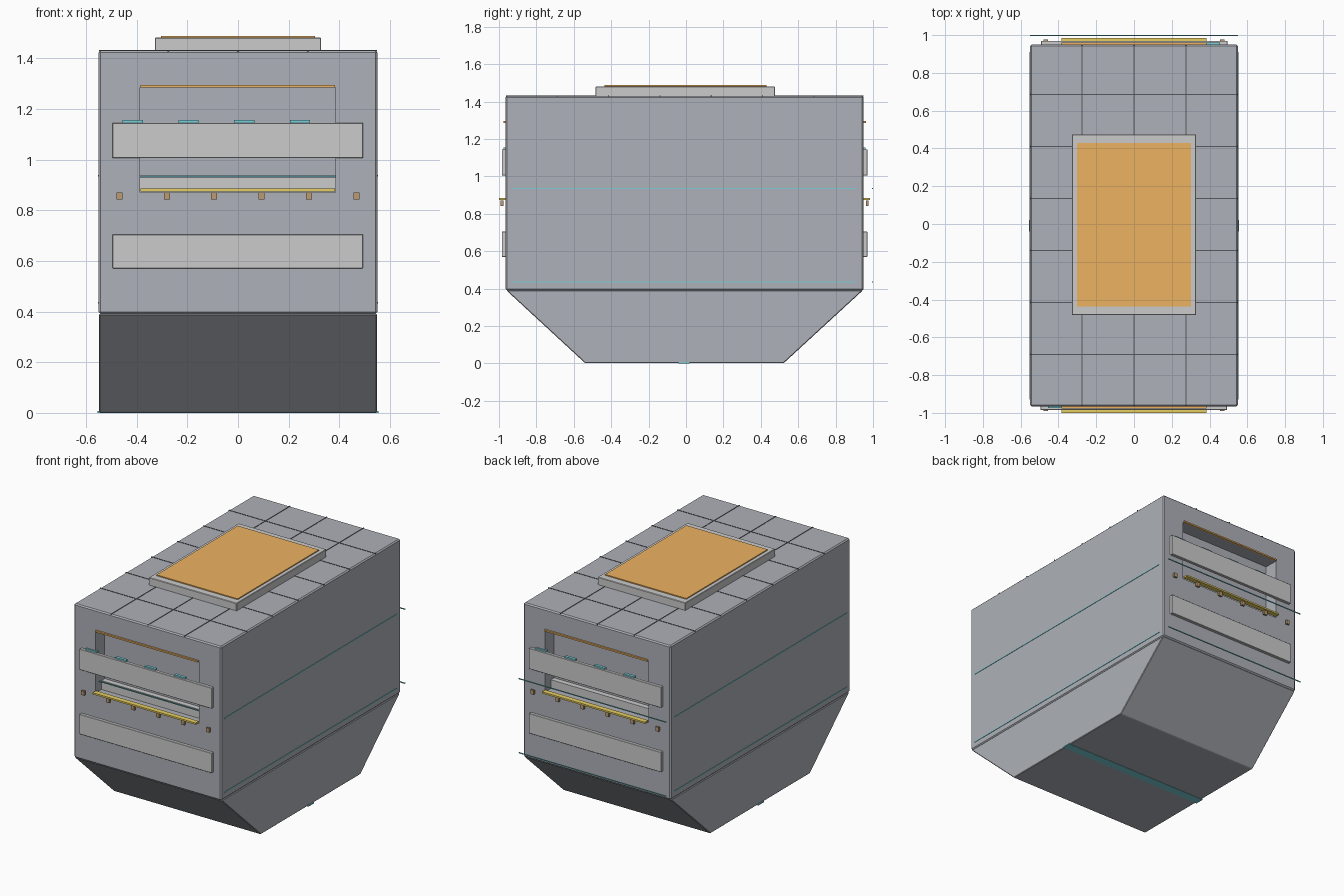
import bpy, bmesh

if "Cube" in bpy.data.objects:
    bpy.data.objects.remove(bpy.data.objects["Cube"])

CY = -0.0075          # hull centre along y
HALF = 0.9575         # hull half length


def material(name, rgb):
    m = bpy.data.materials.new(name)
    m.diffuse_color = (*rgb, 1)
    m.use_nodes = True
    m.node_tree.nodes["Principled BSDF"].inputs["Base Color"].default_value = m.diffuse_color
    return m


HULL = material("hull_grey", (0.42, 0.44, 0.48))
DARK = material("seam_dark", (0.09, 0.10, 0.11))
ORANGE = material("orange", (0.85, 0.45, 0.12))
YELLOW = material("yellow", (0.80, 0.62, 0.12))
BRONZE = material("bronze", (0.50, 0.33, 0.17))
TEAL = material("teal", (0.20, 0.62, 0.68))


def mesh_object(name, bm, mat=None, bevel=0):
    me = bpy.data.meshes.new(name)
    bmesh.ops.recalc_face_normals(bm, faces=bm.faces)
    bm.to_mesh(me)
    bm.free()
    ob = bpy.data.objects.new(name, me)
    bpy.context.collection.objects.link(ob)
    if mat:
        me.materials.append(mat)
    if bevel:
        b = ob.modifiers.new("bevel", 'BEVEL')
        b.width, b.segments = bevel, 1
    return ob


def box(name, x, y, z, mat=None, bevel=0):
    bm = bmesh.new()
    bmesh.ops.create_cube(bm, size=1)
    for v in bm.verts:
        v.co = [lim[0] if c < 0 else lim[1] for c, lim in zip(v.co, (x, y, z))]
    return mesh_object(name, bm, mat, bevel)


def end_box(name, end, x, out, z, mat=None, bevel=0):
    """Box on an end wall; out = depth range measured outward from the wall."""
    wall = CY + end * HALF
    ys = sorted(wall + end * o for o in out)
    xs = sorted(-end * v for v in x)
    return box(name, xs, ys, z, mat, bevel)


# upper hull
body = box("upper_hull", (-0.55, 0.55), (CY - HALF, CY + HALF), (0.39, 1.43), HULL, 0.008)

# tapered lower hull
bm = bmesh.new()
profile = [(-0.96, 0.39), (-0.54, 0.002), (0.523, 0.002), (0.945, 0.39)]
face = bm.faces.new([bm.verts.new((-0.549, y, z)) for y, z in profile])
ext = bmesh.ops.extrude_face_region(bm, geom=[face])["geom"]
bmesh.ops.translate(bm, vec=(1.098, 0, 0),
                    verts=[g for g in ext if isinstance(g, bmesh.types.BMVert)])
mesh_object("lower_hull", bm, HULL, 0.004)

# both end walls, each with a recessed bay
for end, tag in ((-1, "front"), (1, "back")):
    cutter = end_box(f"{tag}_bay_cutter", end, (-0.387, 0.385), (-0.095, 0.1), (0.87, 1.285))
    cutter.hide_render = True
    cutter.hide_viewport = True
    cut = body.modifiers.new(f"{tag}_bay", 'BOOLEAN')
    cut.operation, cut.object, cut.solver = 'DIFFERENCE', cutter, 'EXACT'

    # ledge inside the bay, trims above and below it
    end_box(f"{tag}_bay_ledge", end, (-0.386, 0.384), (-0.096, -0.06), (0.868, 0.93))
    end_box(f"{tag}_bay_top_trim", end, (-0.385, 0.383), (-0.005, 0.012), (1.285, 1.295), ORANGE)
    end_box(f"{tag}_bay_sill", end, (-0.385, 0.383), (0.0, 0.035), (0.874, 0.885), YELLOW)

    # armour bars
    for label, z in (("upper", (1.005, 1.145)), ("lower", (0.57, 0.705))):
        end_box(f"{tag}_{label}_bar", end, (-0.495, 0.493), (-0.002, 0.02), z, None, 0.002)

    # marker tabs above the upper bar
    for i in range(4):
        x = -0.415 + 0.22 * i
        end_box(f"{tag}_marker_{i}", end, (x - 0.04, x + 0.04), (-0.01, 0.01), (1.14, 1.155), TEAL)

    # row of small clamps
    for i in range(6):
        x = -0.468 + 0.187 * i
        end_box(f"{tag}_clamp_{i}", end, (x - 0.012, x + 0.012), (0.012, 0.026), (0.842, 0.87), BRONZE)

# roof seams
for i in range(3):
    x = (i - 1) * 0.275
    box(f"roof_long_seam_{i}", (x - 0.003, x + 0.003), (-0.963, 0.948), (1.426, 1.432), DARK)
for i in range(6):
    y = -0.69 + 0.275 * i
    box(f"roof_cross_seam_{i}", (-0.548, 0.548), (y - 0.003, y + 0.003), (1.426, 1.432), DARK)

# roof hatch
box("roof_hatch", (-0.328, 0.328), (-0.483, 0.475), (1.425, 1.481), None, 0.003)
box("roof_hatch_plate", (-0.303, 0.303), (-0.437, 0.43), (1.476, 1.488), ORANGE)

# thin light lines around the hull
for i, z in enumerate((0.435, 0.935)):
    for s in (-1, 1):
        box(f"side_line_{i}_{s}", sorted((s * 0.547, s * 0.553)), (-0.93, 0.91), (z - 0.003, z + 0.003), TEAL)
    box(f"back_line_{i}", (-0.55, 0.55), (0.995, 1.0), (z - 0.003, z + 0.003), TEAL)
box("front_line", (-0.387, 0.385), (-0.93, -0.925), (0.931, 0.937), TEAL)

# keel strip
box("keel_strip", (-0.555, 0.555), (-0.04, 0.02), (0.0, 0.008), TEAL)
